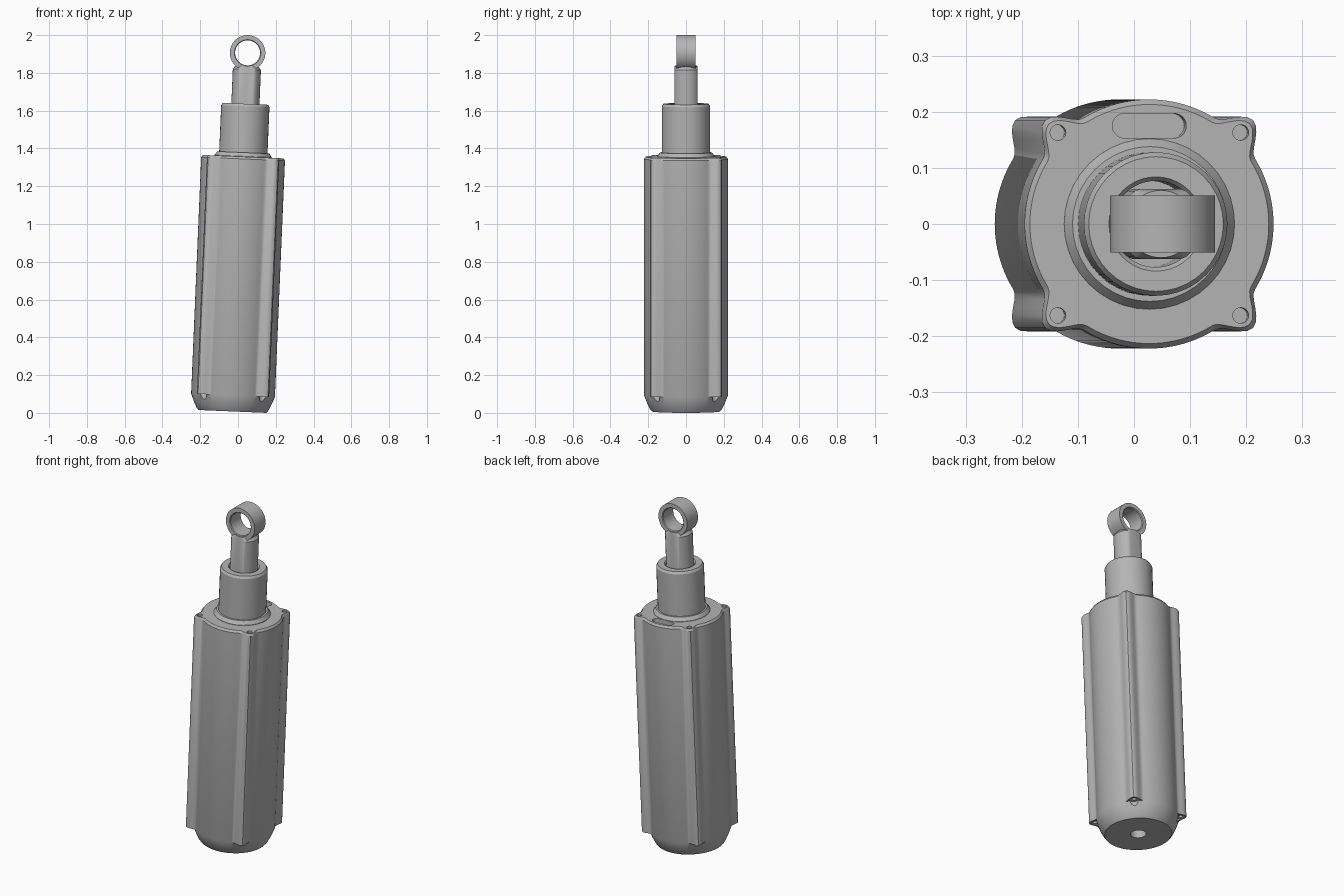
import bpy, bmesh, math
from mathutils import Matrix, Vector

if "Cube" in bpy.data.objects:
    bpy.data.objects.remove(bpy.data.objects["Cube"])

grey = bpy.data.materials.new("machined grey")
grey.use_nodes = True
colour = (0.46, 0.46, 0.46, 1)
grey.diffuse_color = colour
grey.node_tree.nodes["Principled BSDF"].inputs["Base Color"].default_value = colour

# The whole assembly leans slightly sideways
LEAN = Matrix.Translation((-0.03, 0, 0.0077)) @ Matrix.Rotation(0.0425, 4, 'Y')
TAU = math.tau


def skin(bm, rings, closed=False):
    """Bridge rings of points; cap the ends unless the rings form a loop."""
    loops = [[bm.verts.new(p) for p in ring] for ring in rings]
    n = len(loops[0])
    pairs = list(zip(loops, loops[1:]))
    if closed:
        pairs.append((loops[-1], loops[0]))
    for a, b in pairs:
        for i in range(n):
            j = (i + 1) % n
            bm.faces.new((a[i], a[j], b[j], b[i]))
    if not closed:
        bm.faces.new(loops[0][::-1])
        bm.faces.new(loops[-1])


def lathe(bm, profile, at=(0, 0, 0), seg=40, closed=False):
    """Turn (radius, height) points around a vertical axis."""
    skin(bm, [[Vector(at) + Vector((r * math.cos(TAU * i / seg), r * math.sin(TAU * i / seg), z))
               for i in range(seg)] for r, z in profile], closed)


def finish(name, bm, cutter=None):
    bmesh.ops.remove_doubles(bm, verts=bm.verts, dist=1e-5)
    bmesh.ops.recalc_face_normals(bm, faces=bm.faces)
    mesh = bpy.data.meshes.new(name)
    bm.to_mesh(mesh)
    bm.free()
    ob = bpy.data.objects.new(name, mesh)
    bpy.context.collection.objects.link(ob)
    mesh.materials.append(grey)
    bpy.ops.object.select_all(action='DESELECT')
    ob.select_set(True)
    bpy.context.view_layer.objects.active = ob
    if cutter:
        mod = ob.modifiers.new("cut", 'BOOLEAN')
        mod.operation = 'DIFFERENCE'
        mod.solver = 'EXACT'
        mod.object = cutter
        bpy.ops.object.modifier_apply(modifier=mod.name)
        bpy.data.objects.remove(cutter)
    bpy.ops.object.shade_smooth_by_angle(angle=math.radians(30))
    return ob


# Housing cross-section: a circle with four rounded screw ears
def housing_ring(radius, z, ear, seg=160):
    ring = []
    for i in range(seg):
        a = TAU * i / seg
        off = abs(a % (TAU / 4) - TAU / 8)
        bump = 0.5 + 0.5 * math.cos(math.pi * off / 0.23) if off < 0.23 else 0
        r = radius + ear * bump
        ring.append((r * math.cos(a), r * math.sin(a), z))
    return ring


# Cutters for screw holes, lower screw pockets, lid slot and base hole
bm = bmesh.new()
for sx in (-1, 1):
    for sy in (-1, 1):
        spot = (0.163 * sx, 0.163 * sy, 0)
        lathe(bm, [(0.014, 1.29), (0.014, 1.4)], spot, 20)
        lathe(bm, [(0.008, 0.02), (0.028, 0.09), (0.012, 0.09), (0.012, 0.13)], spot, 20)
slot = []
for i in range(24):
    a = TAU * (i + 0.5) / 24
    shift = 0.044 if math.cos(a) > 0 else -0.044
    slot.append((shift + 0.022 * math.cos(a), 0.175 + 0.022 * math.sin(a)))
skin(bm, [[(x, y, z) for x, y in slot] for z in (1.26, 1.4)])
lathe(bm, [(0.042, -0.05), (0.042, 0.08)])
holes = finish("hole_cutter", bm)
holes.hide_render = True

bm = bmesh.new()
skin(bm, [housing_ring(0.18, 0, 0), housing_ring(0.19, 0.012, 0), housing_ring(0.206, 0.045, 0),
          housing_ring(0.222, 0.085, 0), housing_ring(0.222, 0.085, 0.04),
          housing_ring(0.222, 1.338, 0.04), housing_ring(0.213, 1.35, 0.04)])
parts = [finish("housing", bm, holes)]

# Stepped collar on the lid
bm = bmesh.new()
lathe(bm, [(0.152, 1.34), (0.152, 1.352), (0.138, 1.372), (0.12, 1.372), (0.12, 1.34)], closed=True)
parts.append(finish("lid_collar", bm))

# Guide sleeve with a chamfered mouth
bm = bmesh.new()
lathe(bm, [(0.128, 1.345), (0.128, 1.617), (0.12, 1.63), (0.084, 1.63),
           (0.077, 1.62), (0.077, 1.345)], closed=True)
parts.append(finish("guide_sleeve", bm))

# Rod with two wrench flats
bm = bmesh.new()
lathe(bm, [(0.0745, 1.5), (0.0745, 1.812), (0.06, 1.831)], seg=48)
for v in bm.verts:
    v.co.y = max(-0.062, min(0.062, v.co.y))
parts.append(finish("rod", bm))

# Mounting eye
bm = bmesh.new()
lathe(bm, [(0.094, -0.051), (0.094, 0.051), (0.07, 0.051), (0.066, 0.047),
           (0.066, -0.047), (0.07, -0.051)], seg=48, closed=True)
bm.transform(Matrix.Translation((0, 0, 1.9)) @ Matrix.Rotation(math.pi / 2, 4, 'X'))
parts.append(finish("mounting_eye", bm))

for ob in parts:
    ob.data.transform(LEAN)
